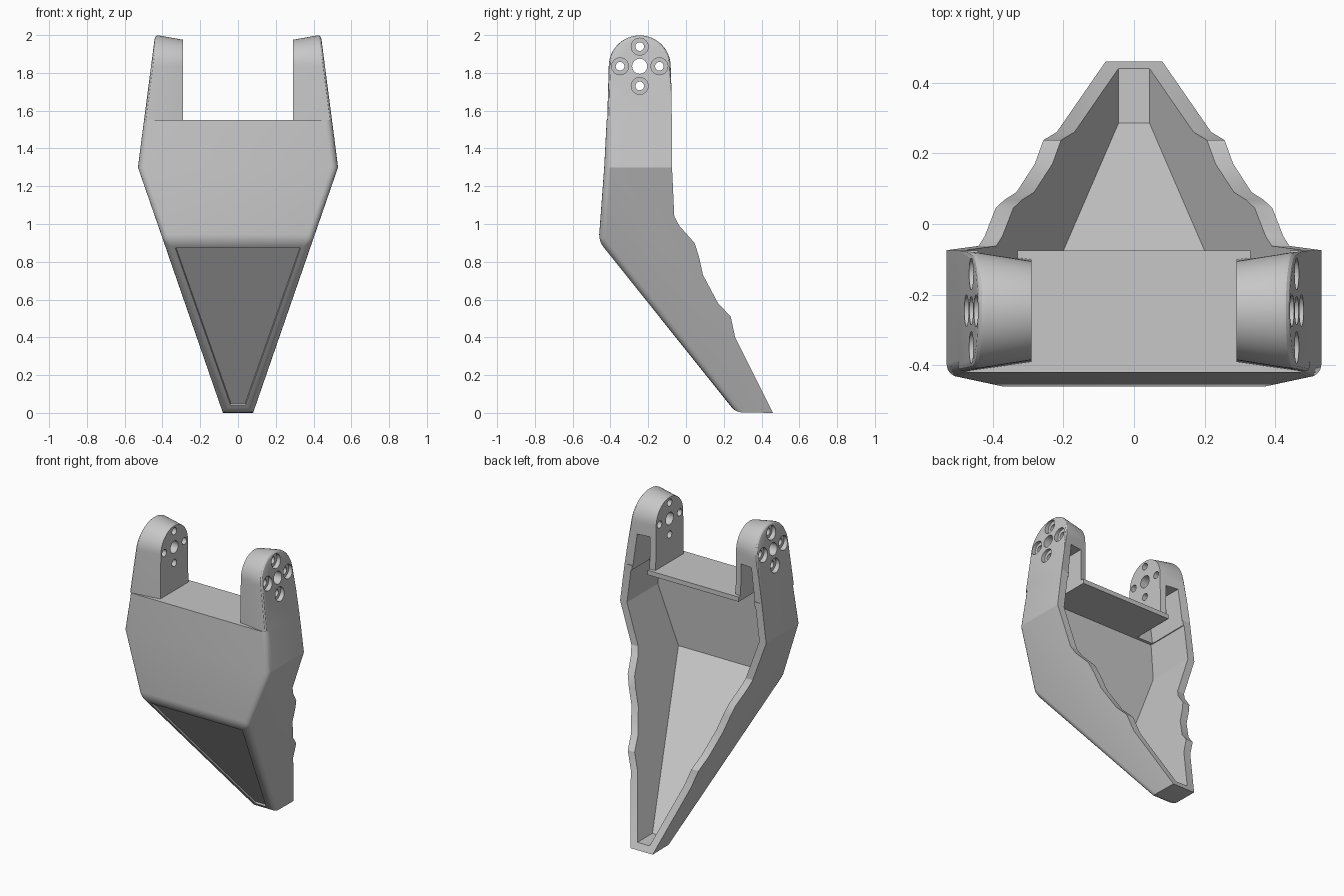
import bpy, bmesh, math
from mathutils import Vector

if "Cube" in bpy.data.objects:
    bpy.data.objects.remove(bpy.data.objects["Cube"])

grey = bpy.data.materials.new("matte_grey")
grey.use_nodes = True
GREY = (0.57, 0.57, 0.57, 1)
grey.diffuse_color = GREY
grey.node_tree.nodes["Principled BSDF"].inputs["Base Color"].default_value = GREY

WAIST = 1.3      # height of the widest point
SHELF = 1.55     # height of the platform between the arms
WALL = 0.05
HUB_Y, HUB_Z = -0.245, 1.835


def half_width(z):
    """Outer half width: flares up to the waist, then tapers."""
    return 0.08 + 0.346 * z if z <= WAIST else 0.53 - 0.13 * (z - WAIST)


def loft(a, b):
    """Solid between two matching loops, end caps folded at the waist."""
    bm = bmesh.new()
    va, vb = [bm.verts.new(p) for p in a], [bm.verts.new(p) for p in b]
    n = len(a)
    for i in range(n):
        j = (i + 1) % n
        bm.faces.new((va[i], va[j], vb[j], vb[i]))
    for cap in (va, vb):
        for part in ([v for v in cap if v.co.z <= WAIST + 1e-4],
                     [v for v in cap if v.co.z >= WAIST - 1e-4]):
            if len(part) > 2:
                bm.faces.new(part)
    bmesh.ops.recalc_face_normals(bm, faces=bm.faces)
    return bm


def finish(bm, name):
    mesh = bpy.data.meshes.new(name)
    bm.to_mesh(mesh)
    bm.free()
    mesh.materials.append(grey)
    ob = bpy.data.objects.new(name, mesh)
    bpy.context.collection.objects.link(ob)
    return ob


def activate(ob):
    bpy.ops.object.select_all(action="DESELECT")
    ob.select_set(True)
    bpy.context.view_layer.objects.active = ob


def carve(ob, cutters):
    activate(ob)
    for c in cutters:
        mod = ob.modifiers.new("cut", "BOOLEAN")
        mod.operation, mod.solver, mod.object = "DIFFERENCE", "EXACT", c
        mod.use_self = mod.use_hole_tolerant = True
        bpy.ops.object.modifier_apply(modifier=mod.name)


def rod(y, z, radius, x0, x1):
    """Cutter cylinder running along x."""
    loop = [(y + radius * math.cos(t * math.tau / 24), z + radius * math.sin(t * math.tau / 24))
            for t in range(24)]
    return finish(loft([(x0, *p) for p in loop], [(x1, *p) for p in loop]), "hole_cutter")


def arch(radius, back, front, x_at):
    """Round-topped arm outline standing on the shelf."""
    pts = [(back, SHELF)]
    for i in range(25):
        a = math.pi * i / 24
        pts.append((HUB_Y + radius * math.cos(a), HUB_Z + radius * math.sin(a)))
    pts.append((front, SHELF))
    return [Vector((x_at(z), y, z)) for y, z in pts]


# Main shell: front edge, then the wavy rear edge
front_edge = [(-0.42, SHELF), (-0.433, WAIST), (-0.462, 0.91), (0.265, 0.0)]
rear_edge = [(0.46, 0.0), (0.26, 0.4), (0.237, 0.51), (0.17, 0.58), (0.09, 0.73), (0.068, 0.83),
             (0.045, 0.9), (-0.035, 0.99), (-0.062, 1.04), (-0.074, WAIST), (-0.075, SHELF)]
outline = front_edge + rear_edge
bm = loft([(-half_width(z), y, z) for y, z in outline], [(half_width(z), y, z) for y, z in outline])


def is_front(v):
    return any(abs(v.co.y - y) + abs(v.co.z - z) < 1e-4 for y, z in front_edge)


# Round the front corners, the bend and the toe
rounded = []
for e in bm.edges:
    p, q = (v.co for v in e.verts)
    level = abs(p.z - q.z) < 1e-4
    if all(is_front(v) for v in e.verts) and (not level or p.z < WAIST - 0.1):
        rounded.append(e)
bmesh.ops.bevel(bm, geom=rounded, offset=0.035, segments=4, profile=0.5, affect="EDGES")
bmesh.ops.remove_doubles(bm, verts=bm.verts, dist=1e-5)

# Recessed wedge panel on the lower front
bm.normal_update()
slope = max((f for f in bm.faces if f.normal.y < -0.5 and f.normal.z < -0.4), key=lambda f: f.calc_area())
bmesh.ops.inset_region(bm, faces=[slope], thickness=0.022, depth=0)
bmesh.ops.inset_region(bm, faces=[slope], thickness=0.004, depth=-0.01)
shell = finish(bm, "shell")

# Hollow interior, open at the back
hollow = [(0.285, 0.04), (0.7, 0.04), (0.7, WAIST), (0.7, SHELF - 0.03), (-0.38, SHELF - 0.03),
          (-0.394, WAIST), (-0.419, 0.92)]
cavity = finish(loft([(WALL - half_width(z), y, z) for y, z in hollow],
                     [(half_width(z) - WALL, y, z) for y, z in hollow]), "cavity_cutter")
carve(shell, [cavity])
helpers = [cavity]

for side, name in ((1, "left"), (-1, "right")):
    # Arm: drafted boss that widens toward the outer face
    inner = arch(0.14, -0.1, -0.39, lambda z: side * 0.29)
    outer = arch(0.167, -0.075, -0.42, lambda z: side * half_width(z))
    bm = loft(inner, outer)
    rim = [e for e in bm.edges
           if all(abs(abs(v.co.x) - half_width(v.co.z)) < 1e-4 for v in e.verts)
           and max(v.co.z for v in e.verts) > SHELF + 0.01
           and not all(v.co.y > -0.08 and v.co.z < HUB_Z + 0.01 for v in e.verts)]
    bmesh.ops.bevel(bm, geom=rim, offset=0.02, segments=3, profile=0.5, affect="EDGES")
    arm = finish(bm, "arm_" + name)

    # Pocket running from the shell up into the arm, just inside the cavity walls
    slot = [(-0.36, 1.45), (0.65, 1.45), (0.65, 1.76), (-0.36, 1.76)]
    pocket = finish(loft([(side * 0.33, y, z) for y, z in slot],
                         [(side * (half_width(z) - WALL - 0.006), y, z) for y, z in slot]), "pocket_cutter")

    # Centre bore and four counterbored mounting holes
    holes = [rod(HUB_Y, HUB_Z, 0.04, side * 0.2, side * 0.6)]
    for k in range(4):
        a = k * math.pi / 2
        y, z = HUB_Y + 0.104 * math.cos(a), HUB_Z + 0.104 * math.sin(a)
        holes.append(rod(y, z, 0.023, side * 0.2, side * 0.6))
        holes.append(rod(y, z, 0.045, side * (half_width(z) - 0.025), side * 0.6))
    carve(shell, [pocket])
    carve(arm, [pocket] + holes)
    helpers += [pocket] + holes
    activate(arm)
    bpy.ops.object.shade_smooth_by_angle(angle=math.radians(25))

activate(shell)
bpy.ops.object.shade_smooth_by_angle(angle=math.radians(25))
for h in helpers:
    bpy.data.objects.remove(h)
